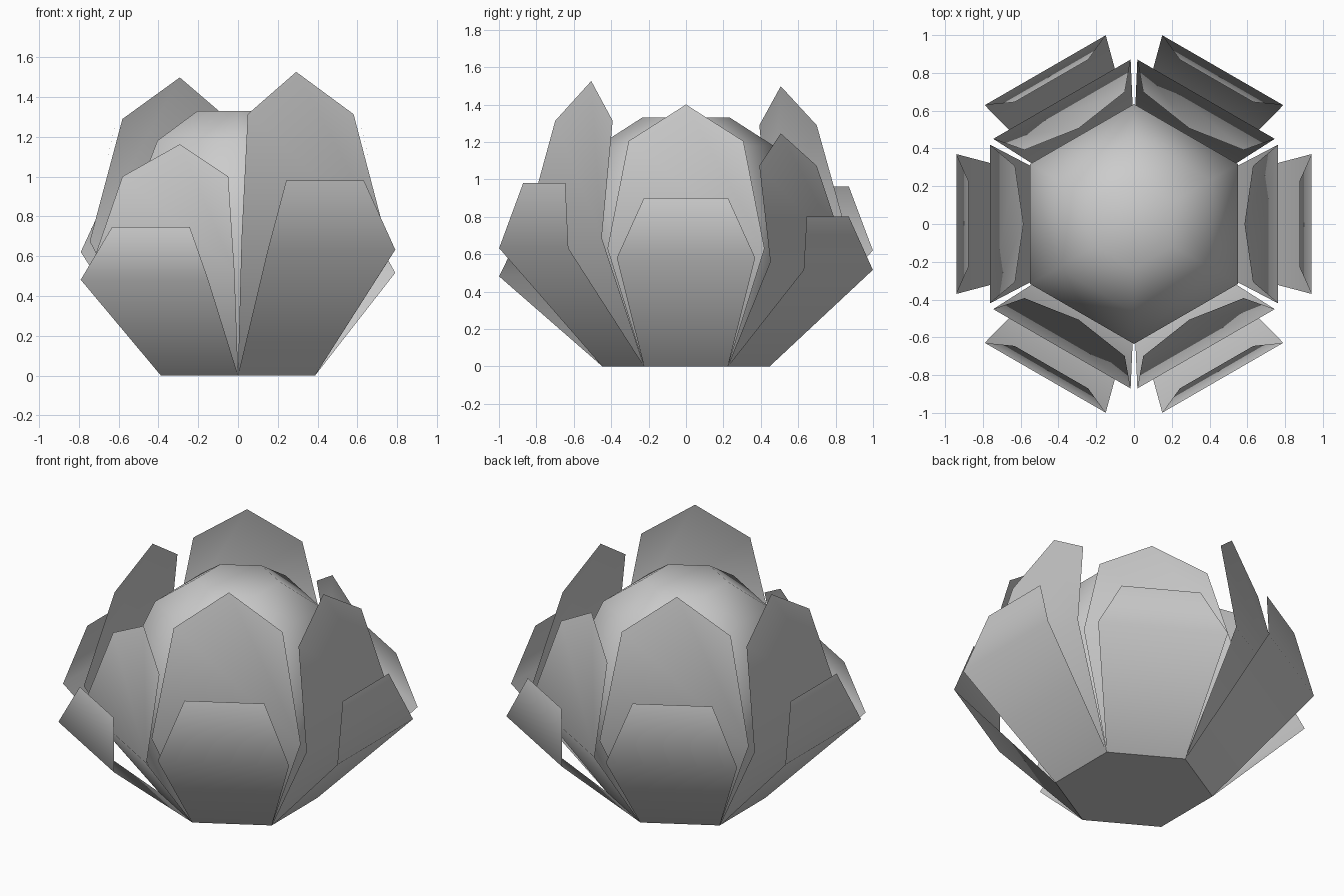
import bpy, bmesh
from math import cos, sin, pi, radians
from mathutils import Matrix, Vector

if "Cube" in bpy.data.objects:
    bpy.data.objects.remove(bpy.data.objects["Cube"])


def finish(bm, name):
    mesh = bpy.data.meshes.new(name)
    bm.to_mesh(mesh)
    bm.free()
    for p in mesh.polygons:
        p.use_smooth = True
    obj = bpy.data.objects.new(name, mesh)
    bpy.context.collection.objects.link(obj)
    return obj


def petal(name, rows, tip, angle, stretch):
    """Thin folded petal: rows are (distance out, half width, height)."""
    bm = bmesh.new()
    pairs = [[bm.verts.new((r, s * w, z)) for s in (-1, 1)] for r, w, z in rows]
    (a, b), (c, d), (e, f) = pairs
    bm.faces.new((a, b, d, c))
    top = [c, d, f, e]
    if tip:
        top.insert(3, bm.verts.new((tip[0], 0, tip[1])))
    bm.faces.new(top)
    bm.transform(Matrix.Rotation(radians(angle), 4, 'Z')
                 @ Matrix.Diagonal((1, 1, stretch, 1)))
    return finish(bm, name)


# petals: the same two shapes around the hexagon, each side stretched in height
BASE = (0.387, 0.224, 0)
INNER = [BASE, (0.763, 0.42, 0.63), (0.63, 0.307, 1.205)]
OUTER = [BASE, (0.94, 0.37, 0.58), (0.875, 0.225, 0.9)]
STRETCH = [1.0, 0.89, 1.07, 1.0, 0.83, 1.09]
for i, s in enumerate(STRETCH):
    petal("inner_petal", INNER, (0.585, 1.4), i * 60, s)
    petal("outer_petal", OUTER, None, i * 60, s)

# six-sided bud in the middle, closed below by the flat base
PROFILE = [(0.447, 0), (0.6, 0.42), (0.635, 0.8), (0.468, 1.18), (0.235, 1.33)]
bm = bmesh.new()
rings = [[bm.verts.new((r * cos(pi / 6 + k * pi / 3), r * sin(pi / 6 + k * pi / 3), z))
          for k in range(6)] for r, z in PROFILE]
for lo, hi in zip(rings, rings[1:]):
    for k in range(6):
        n = (k + 1) % 6
        bm.faces.new((lo[k], lo[n], hi[n], hi[k]))
bm.faces.new(rings[0][::-1])
bm.faces.new(rings[-1])
bud = finish(bm, "bud")
bpy.context.view_layer.objects.active = bud
bud.select_set(True)
bpy.ops.object.shade_smooth_by_angle(angle=radians(65))
